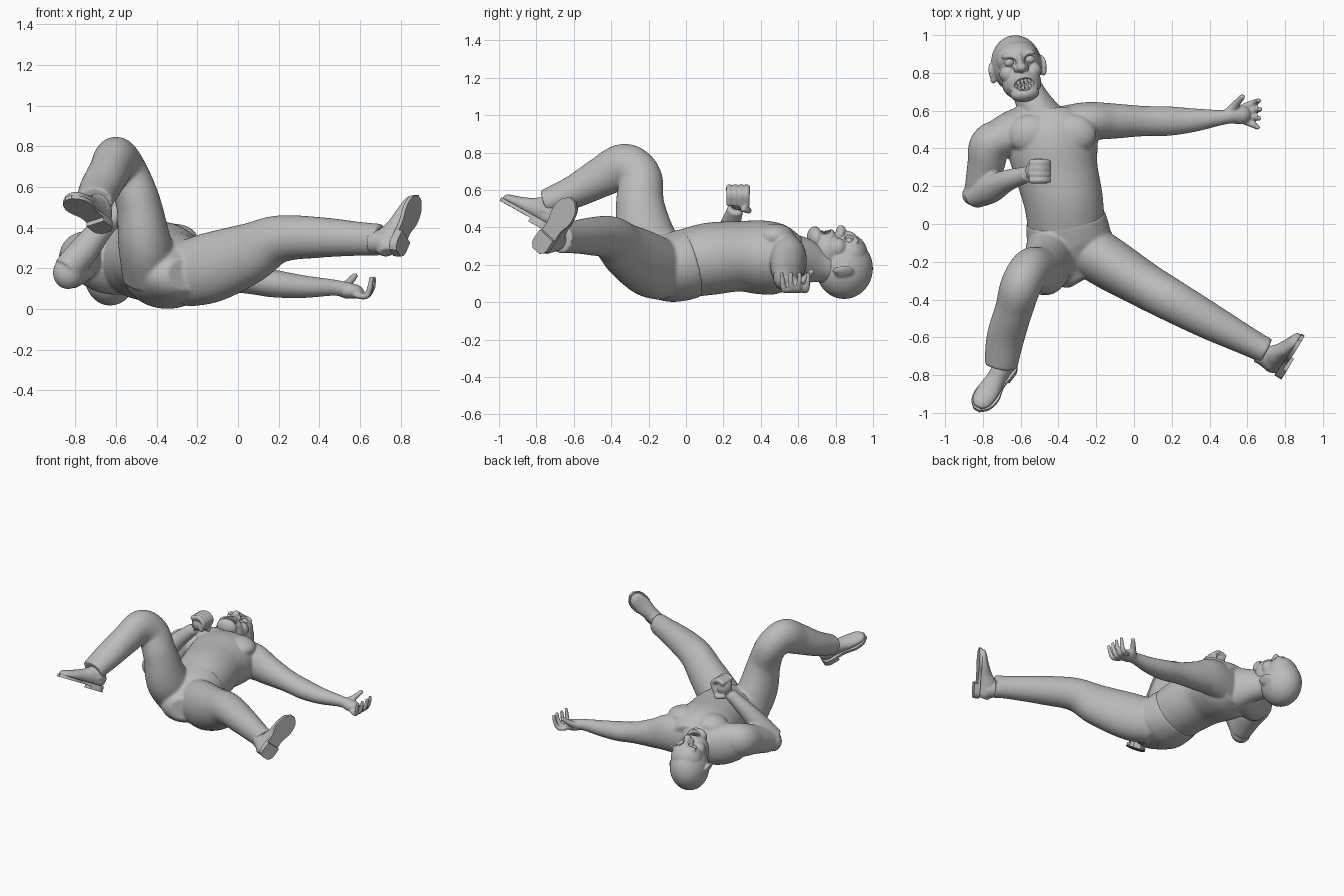
import bpy
import bmesh
import math
from mathutils import Vector, Matrix, Euler

cube = bpy.data.objects.get("Cube")
if cube:
    bpy.data.objects.remove(cube, do_unlink=True)

grey = bpy.data.materials.new("plain_grey")
grey.use_nodes = True
grey.diffuse_color = (0.5, 0.5, 0.5, 1)
grey.node_tree.nodes["Principled BSDF"].inputs["Base Color"].default_value = (0.5, 0.5, 0.5, 1)


def spline(points, steps):
    """Catmull-Rom samples through points that carry position and radii."""
    pts = [Vector(p) for p in points]
    pts = [pts[0] * 2 - pts[1]] + pts + [pts[-1] * 2 - pts[-2]]
    out = []
    for a, b, c, d in zip(pts, pts[1:], pts[2:], pts[3:]):
        for k in range(steps):
            t = k / steps
            out.append((b * 2 + (c - a) * t + (a * 2 - b * 5 + c * 4 - d) * t**2
                        + (b * 3 - a - c * 3 + d) * t**3) * 0.5)
    return out + [pts[-2]]


def tube(bm, points, up=(0, 0, 1), sides=48, steps=10):
    """Loft of ellipses: each point is x, y, z, half width, half height."""
    path = spline(points, steps)
    centres = [Vector(p[:3]) for p in path]
    rings = []
    for i, p in enumerate(path):
        ahead = centres[min(i + 1, len(path) - 1)] - centres[max(i - 1, 0)]
        side = ahead.cross(Vector(up)).normalized()
        rise = side.cross(ahead).normalized()
        angles = [math.tau * k / sides for k in range(sides)]
        rings.append([bm.verts.new(centres[i] + side * math.cos(t) * p[3]
                                   + rise * math.sin(t) * p[4]) for t in angles])
    for low, high in zip(rings, rings[1:]):
        for k in range(sides):
            n = (k + 1) % sides
            bm.faces.new((low[k], low[n], high[n], high[k]))
    bm.faces.new(rings[0][::-1])
    bm.faces.new(rings[-1])


def ball(bm, centre, radii, frame=Matrix()):
    place = frame @ Matrix.Translation(centre) @ Matrix.Diagonal((*radii, 1))
    bmesh.ops.create_uvsphere(bm, u_segments=40, v_segments=28, radius=1, matrix=place)


def finish(name, bm, voxel=0):
    """Turns the shapes into an object; a voxel size melts them into one skin."""
    bmesh.ops.recalc_face_normals(bm, faces=bm.faces)
    mesh = bpy.data.meshes.new(name)
    bm.to_mesh(mesh)
    bm.free()
    mesh.materials.append(grey)
    obj = bpy.data.objects.new(name, mesh)
    bpy.context.collection.objects.link(obj)
    bpy.ops.object.select_all(action='DESELECT')
    obj.select_set(True)
    bpy.context.view_layer.objects.active = obj
    bpy.ops.object.shade_smooth_by_angle(angle=math.radians(40))
    if voxel:
        skin = obj.modifiers.new("skin", 'REMESH')
        skin.mode = 'VOXEL'
        skin.voxel_size = voxel
        skin.use_smooth_shade = True
        soften = obj.modifiers.new("soften", 'SMOOTH')
        soften.iterations = 6
    return obj


# Bare torso, shoulders and neck
bm = bmesh.new()
tube(bm, [(-.357, -.02, .203, .203, .182), (-.375, .13, .232, .21, .193), (-.41, .28, .245, .22, .188),
          (-.43, .4, .24, .24, .197), (-.44, .5, .228, .24, .187), (-.455, .59, .215, .16, .14)])
tube(bm, [(-.46, .5, .22, .14, .17), (-.52, .62, .22, .1, .13), (-.56, .7, .205, .085, .1),
          (-.59, .78, .19, .08, .09)])
tube(bm, [(-.5, .56, .21, .1, .14), (-.64, .49, .225, .11, .15), (-.75, .43, .25, .1, .125)])
for x in (-.545, -.325):
    ball(bm, (x, .475, .35), (.125, .105, .07))

# Left arm and open hand
tube(bm, [(-.4, .53, .225, .09, .14), (-.25, .545, .225, .1, .135), (-.12, .545, .19, .094, .105),
          (.05, .545, .15, .08, .075), (.18, .545, .125, .078, .068), (.32, .55, .11, .062, .056),
          (.47, .565, .105, .04, .04), (.57, .58, .09, .04, .034)])
ball(bm, (.55, .58, .088), (.068, .052, .038))
for i in range(4):
    y, spread = .547 + .024 * i, .014 * (i - 1.5)
    tip = .67 - .006 * abs(i - 2)
    tube(bm, [(.58, y, .068, .017, .02), (.63, y + spread, .064, .016, .018),
              (tip - .01, y + spread * 1.5, .105, .015, .015),
              (tip, y + spread * 1.7, .16, .012, .012)], up=(0, 1, 0), sides=12)
tube(bm, [(.5, .59, .1, .024, .024), (.54, .635, .125, .021, .021), (.58, .68, .17, .015, .015)], sides=12)

# Right arm, bent, with a fist
tube(bm, [(-.67, .46, .245, .1, .13), (-.76, .42, .26, .108, .12), (-.785, .31, .23, .098, .105),
          (-.825, .17, .18, .074, .085)])
ball(bm, (-.835, .155, .178), (.075, .062, .08))
tube(bm, [(-.84, .145, .19, .062, .075), (-.76, .185, .285, .075, .072), (-.67, .23, .395, .057, .058),
          (-.56, .265, .5, .042, .042)])
ball(bm, (-.52, .28, .555), (.055, .06, .062))
for i in range(4):
    y = .232 + .031 * i
    tube(bm, [(-.555, y, .595, .019, .019), (-.5, y, .612, .019, .019), (-.455, y, .58, .018, .018),
              (-.475, y, .515, .017, .017)], up=(0, 1, 0), sides=12)
tube(bm, [(-.55, .31, .5, .02, .02), (-.5, .335, .49, .018, .018), (-.46, .3, .5, .016, .016)], sides=12)
finish("torso_and_arms", bm, .0075)

# Trousers: hips, stretched left leg, bent right leg
bm = bmesh.new()
tube(bm, [(-.362, .03, .211, .211, .188), (-.35, -.04, .192, .221, .188),
          (-.335, -.12, .177, .222, .176), (-.3, -.22, .165, .17, .13), (-.26, -.285, .17, .1, .08)])
tube(bm, [(-.27, -.12, .17, .14, .162), (-.13, -.21, .205, .138, .172), (.05, -.32, .272, .122, .15),
          (.2, -.405, .343, .112, .117), (.4, -.515, .352, .097, .1), (.6, -.62, .345, .076, .083),
          (.7, -.672, .34, .068, .079)])
tube(bm, [(-.43, -.12, .165, .148, .138), (-.46, -.21, .33, .16, .13), (-.49, -.245, .52, .13, .11),
          (-.55, -.247, .665, .118, .108), (-.6, -.33, .725, .122, .108), (-.635, -.45, .67, .108, .1),
          (-.68, -.6, .59, .088, .1), (-.705, -.75, .53, .072, .088)], up=(1, 0, 0))
finish("trousers", bm, .009)


# Shoes: upper, ankle, flat sole and raised heel
def shoe(name, heel, toe, up):
    f = (Vector(toe) - Vector(heel)).normalized()
    up = Vector(up)
    up = (up - f * up.dot(f)).normalized()
    side = up.cross(f)
    frame = Matrix((f, side, up)).transposed().to_4x4()
    frame.translation = Vector(heel)
    bm = bmesh.new()
    upper = [(0, .055, .03, .04), (.03, .065, .046, .055), (.09, .08, .052, .065),
             (.16, .062, .052, .05), (.24, .047, .06, .036), (.31, .038, .05, .026),
             (.34, .032, .022, .014)]
    tube(bm, [(*(frame @ Vector((l, 0, h))), a, b) for l, h, a, b in upper], up=up)
    ankle = [(.055, .07), (.065, .12), (.065, .165)]
    tube(bm, [(*(frame @ Vector((l, 0, h))), .056, .06) for l, h in ankle], up=f)
    finish(name + "_upper", bm, .006)

    bm = bmesh.new()
    half = spline([(0, .026), (.03, .05), (.09, .051), (.16, .049), (.24, .068),
                   (.31, .056), (.35, .018)], 4)
    for stop, low, high in ((.36, .008, .028), (.11, -.014, .012)):
        edge = [p for p in half if p[0] <= stop]
        loop = [(p[0], p[1]) for p in edge] + [(p[0], -p[1]) for p in reversed(edge)]
        base = bm.faces.new([bm.verts.new(frame @ Vector((l, s, low))) for l, s in loop])
        wall = bmesh.ops.extrude_face_region(bm, geom=[base], use_keep_orig=True)["geom"]
        bmesh.ops.translate(bm, vec=up * (high - low),
                            verts=[v for v in wall if isinstance(v, bmesh.types.BMVert)])
    finish(name + "_sole", bm)


shoe("left_shoe", (.778, -.795, .275), (.902, -.612, .55), (-.83, .5, .04))
shoe("right_shoe", (-.645, -.735, .388), (-.832, -.99, .53), (0, .5, .87))

# Head: x across, y towards the crown, z out of the face
head = Matrix.Translation((-.62, .83, .18)) @ Euler((0, .12, .16)).to_matrix().to_4x4()
bm = bmesh.new()
ball(bm, (0, .017, 0), (.133, .153, .163), head)
ball(bm, (0, .04, .075), (.115, .1, .11), head)
ball(bm, (0, -.085, .095), (.104, .09, .115), head)
ball(bm, (0, -.145, .165), (.076, .043, .062), head)
ball(bm, (0, -.005, .2), (.028, .027, .034), head)
ball(bm, (0, .025, .175), (.019, .05, .028), head)
for s in (-1, 1):
    ball(bm, (s * .024, -.01, .185), (.018, .017, .02), head)
    ball(bm, (s * .068, -.03, .12), (.045, .045, .052), head)
    ball(bm, (s * .05, .066, .155), (.044, .015, .022), head)
    turn = head @ Matrix.Translation((s * .136, -.005, .005)) @ Matrix.Rotation(s * .5, 4, 'Y')
    ball(bm, (0, 0, -.01), (.016, .052, .042), turn)
    ball(bm, (0, -.035, 0), (.014, .027, .022), turn)
lips = []
for k in range(17):
    t = math.tau * k / 16
    u = .07 * math.cos(t)
    lips.append((*(head @ Vector((u, -.095 + .041 * math.sin(t), .2 - 7 * u * u))), .011, .011))
tube(bm, lips, sides=12, steps=2)
skull = finish("head", bm, .0055)

# Mouth and eye socket cutter
bm = bmesh.new()
ball(bm, (0, -.095, .225), (.064, .034, .056), head)
for s in (-1, 1):
    ball(bm, (s * .056, .03, .178), (.034, .026, .026), head)
cutter = finish("face_cutter", bm)
cutter.hide_render = True
cutter.hide_viewport = True
carve = skull.modifiers.new("carve", 'BOOLEAN')
carve.operation = 'DIFFERENCE'
carve.object = cutter

# Eyes and two rows of teeth
bm = bmesh.new()
for s in (-1, 1):
    ball(bm, (s * .056, .03, .15), (.026, .023, .023), head)
finish("eyes", bm)
bm = bmesh.new()
for v in (-.08, -.111):
    for i in range(6):
        u = (i - 2.5) * .0195
        size = Matrix.Diagonal((.0175, .028, .03, 1))
        bmesh.ops.create_cube(bm, size=1, matrix=head @ Matrix.Translation((u, v, .188 - 7 * u * u)) @ size)
bmesh.ops.bevel(bm, geom=bm.edges[:], offset=.004, segments=2, affect='EDGES')
finish("teeth", bm)
